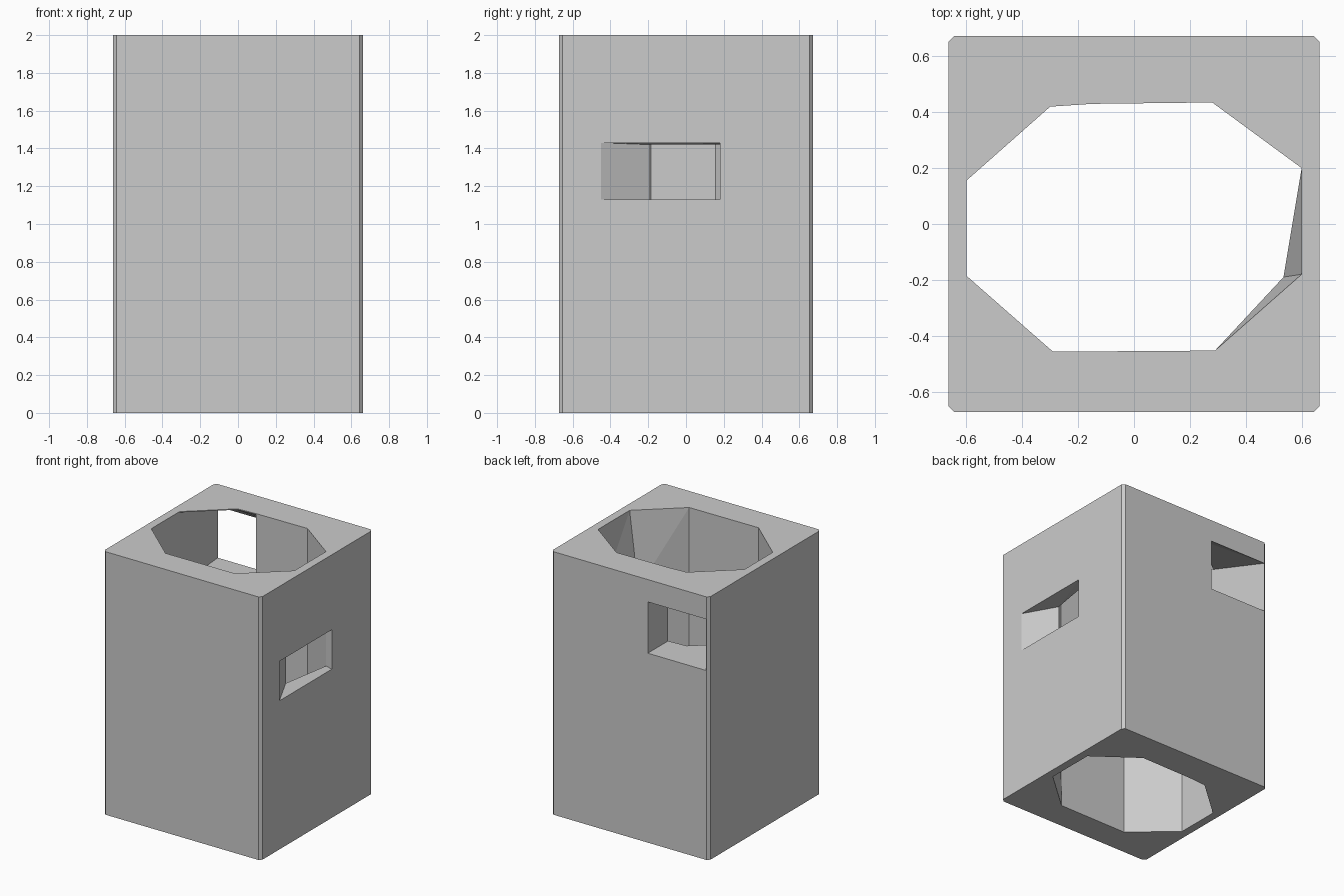
import bpy, bmesh

if "Cube" in bpy.data.objects:
    bpy.data.objects.remove(bpy.data.objects["Cube"])

H = 2.0


def loft(name, rings):
    """Closed solid through a list of rings with equal point counts."""
    bm = bmesh.new()
    loops = [[bm.verts.new(p) for p in ring] for ring in rings]
    n = len(loops[0])
    for a, b in zip(loops, loops[1:]):
        for i in range(n):
            j = (i + 1) % n
            bm.faces.new((a[i], a[j], b[j], b[i]))
    bm.faces.new(loops[0][::-1])
    bm.faces.new(loops[-1])
    bmesh.ops.triangulate(bm, faces=bm.faces[:])
    bmesh.ops.recalc_face_normals(bm, faces=bm.faces[:])
    mesh = bpy.data.meshes.new(name)
    bm.to_mesh(mesh)
    bm.free()
    obj = bpy.data.objects.new(name, mesh)
    bpy.context.collection.objects.link(obj)
    return obj


def level(points, z):
    return [(x, y, z) for x, y in points]


def opening(points, low, high):
    """Section of a window: bottom points, then top points back again."""
    return level(points, low) + level(points[::-1], high)


def shrink(points, f=0.7):
    return [(x * f, y * f) for x, y in points]


def cut(target, cutter):
    cutter.hide_render = True
    mod = target.modifiers.new("cut", 'BOOLEAN')
    mod.operation = 'DIFFERENCE'
    mod.solver = 'EXACT'
    mod.object = cutter
    bpy.context.view_layer.objects.active = target
    bpy.ops.object.modifier_apply(modifier=mod.name)
    bpy.data.objects.remove(cutter)


# block with small bevelled corners
X, Y, C = 0.663, 0.673, 0.02
outline = [(X - C, -Y), (X, -Y + C), (X, Y - C), (X - C, Y),
           (-X + C, Y), (-X, Y - C), (-X, -Y + C), (-X + C, -Y)]
block = loft("hollow_block", [level(outline, 0), level(outline, H)])

# eight-sided shaft, one corner pushed inwards at the side window
shaft = [(0.6, -0.18), (0.6, 0.2), (0.28, 0.435), (-0.15, 0.43), (-0.3, 0.42),
         (-0.6, 0.155), (-0.6, -0.185), (-0.29, -0.457), (0.29, -0.453)]
pinched = [(0.535, -0.19)] + shaft[1:]
cut(block, loft("shaft_cutter", [
    level(shaft, -0.1), level(shaft, 0), level(pinched, 1.13),
    level(pinched, 1.42), level(shaft, H), level(shaft, H + 0.1)]))

# side window, splayed towards the shaft
inner = [(0.535, -0.19), (0.6, 0.2)]
cut(block, loft("side_window_cutter", [
    opening([(0.75, -0.45), (0.75, 0.18)], 1.13, 1.43),
    opening([(X, -0.45), (X, 0.18)], 1.13, 1.43),
    opening(inner, 1.13, 1.42),
    opening(shrink(inner), 1.13, 1.42)]))

# back window, its ceiling rising to the rim of the shaft
inner = [(-0.15, 0.43), (-0.3, 0.42), (-0.6, 0.155)]
xs = (-0.15, -0.35, -0.641)
cut(block, loft("back_window_cutter", [
    opening([(x, 0.75) for x in xs], 1.44, 1.83),
    opening([(x, Y) for x in xs], 1.44, 1.83),
    opening(inner, 1.44, 1.993),
    opening(shrink(inner), 1.44, 1.993)]))
